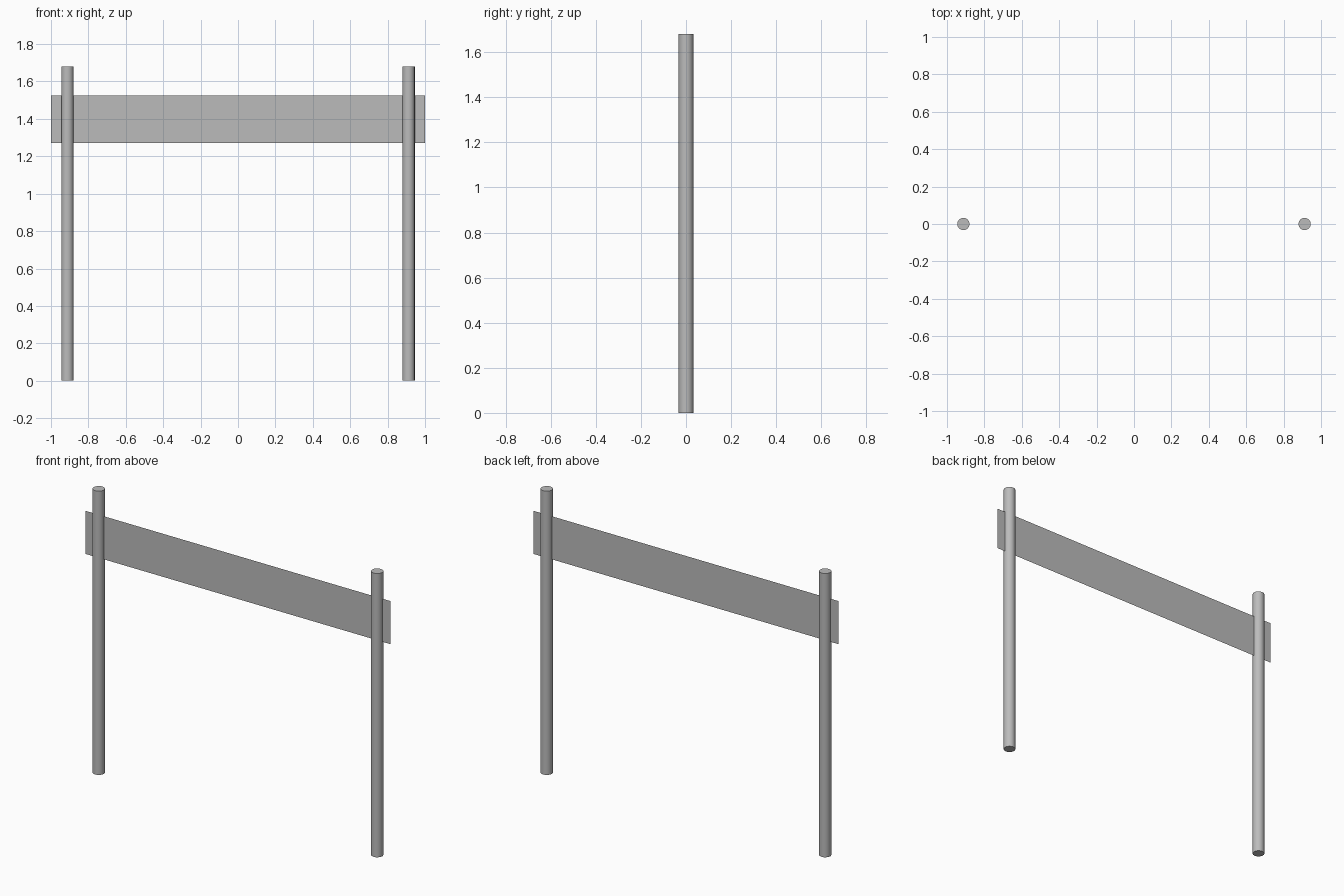
import bpy
import bmesh
import math

cube = bpy.data.objects.get("Cube")
if cube:
    bpy.data.objects.remove(cube, do_unlink=True)

POST_X, POST_R, POST_H = 0.912, 0.033, 1.68
PANEL_HALF, PANEL_LOW, PANEL_HIGH = 1.0, 1.27, 1.525

grey = bpy.data.materials.new("plain grey")
grey.use_nodes = True
colour = (0.5, 0.5, 0.5, 1)
grey.diffuse_color = colour
grey.node_tree.nodes["Principled BSDF"].inputs["Base Color"].default_value = colour

# Round posts, smooth sided with sharp caps
for name, side in (("left_post", 1), ("right_post", -1)):
    bpy.ops.mesh.primitive_cylinder_add(
        vertices=16, radius=POST_R, depth=POST_H,
        location=(side * POST_X, 0, POST_H / 2))
    post = bpy.context.object
    post.name = name
    post.data.materials.append(grey)
    bpy.ops.object.shade_smooth_by_angle(angle=math.radians(40))

# Thin sheet banner running through both posts
mesh = bpy.data.meshes.new("banner")
bm = bmesh.new()
corners = [(-PANEL_HALF, PANEL_LOW), (PANEL_HALF, PANEL_LOW),
           (PANEL_HALF, PANEL_HIGH), (-PANEL_HALF, PANEL_HIGH)]
bm.faces.new([bm.verts.new((x, 0, z)) for x, z in corners])
bm.to_mesh(mesh)
bm.free()
mesh.materials.append(grey)
banner = bpy.data.objects.new("banner", mesh)
bpy.context.collection.objects.link(banner)
